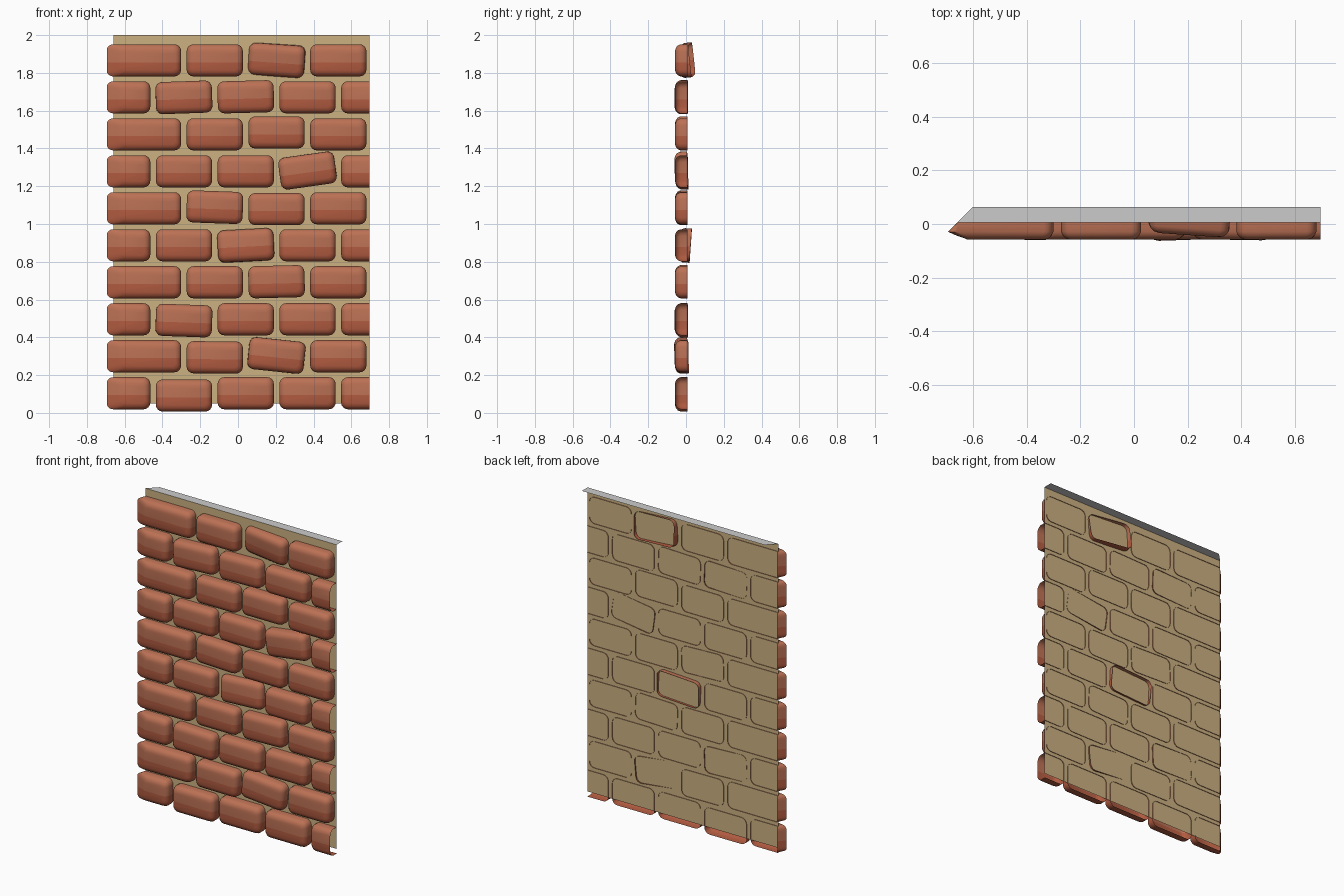
import bpy, bmesh, math
from mathutils import Matrix, Euler, Vector

if "Cube" in bpy.data.objects:
    bpy.data.objects.remove(bpy.data.objects["Cube"])


def material(name, rgb):
    m = bpy.data.materials.new(name)
    m.diffuse_color = (*rgb, 1)
    m.use_nodes = True
    m.node_tree.nodes["Principled BSDF"].inputs["Base Color"].default_value = m.diffuse_color
    return m


BRICK_LIGHT = material("brick light", (0.50, 0.165, 0.09))
BRICK_DARK = material("brick dark", (0.44, 0.105, 0.052))
MORTAR = material("mortar tan", (0.60, 0.44, 0.22))
CAP = material("cap grey", (0.60, 0.60, 0.60))

RIGHT = 0.695          # right cut of the panel
LEFT = -0.697          # outermost point of the mitred left edge
MITRE = -0.665         # mitre plane: x - y = MITRE
HEIGHT = 0.17
GAP, WIDTH = 0.029, 0.298


def rounded_rect(x0, x1, z0, z1, r, seg=4):
    pts = []
    for cx, cz, start in ((x1 - r, z1 - r, 0), (x0 + r, z1 - r, 90),
                          (x0 + r, z0 + r, 180), (x1 - r, z0 + r, 270)):
        for i in range(seg + 1):
            a = math.radians(start + 90 * i / seg)
            pts.append((cx + r * math.cos(a), cz + r * math.sin(a)))
    return pts


def add_brick(bm, x0, x1, zc, tweak=None):
    """Open-backed pillow brick; tweak = (dz, dy, roll, tilt, yaw) in degrees."""
    on_left = x0 <= LEFT
    # depth, inset, extra inset on the mitred end, corner radius
    rings = ((0.009, 0.0, 0.0, 0.036), (-0.029, 0.0, 0.0, 0.036),
             (-0.043, 0.006, 0.035, 0.033), (-0.053, 0.017, 0.065, 0.026),
             (-0.058, 0.032, 0.075, 0.018))
    h = HEIGHT / 2
    loops, faces = [], []
    for y, ins, extra, r in rings:
        xa = x0 + (max(ins, extra) if on_left else ins)
        loop = []
        for x, z in rounded_rect(xa, x1 - ins, -h + ins, h - ins, r):
            if on_left:
                x = max(x, y + MITRE)
            loop.append(bm.verts.new((x, y, z)))
        loops.append(loop)
    n = len(loops[0])
    for a, b in zip(loops, loops[1:]):
        for i in range(n):
            j = (i + 1) % n
            faces.append(bm.faces.new((a[i], b[i], b[j], a[j])))
    faces.append(bm.faces.new(list(reversed(loops[-1]))))
    # cut across the middle so the lower half can take the darker tone
    geom = faces + list({e for f in faces for e in f.edges}) + [v for l in loops for v in l]
    res = bmesh.ops.bisect_plane(bm, geom=geom, plane_co=(0, 0, -0.01), plane_no=(0, 0, 1))
    geom = res["geom"]
    verts = [g for g in geom if isinstance(g, bmesh.types.BMVert)]
    for f in (g for g in geom if isinstance(g, bmesh.types.BMFace)):
        f.material_index = 1 if f.calc_center_median().z < -0.01 else 0
    # place, with the hand-laid offset
    mid = Vector(((x0 + x1) / 2, -0.025, 0))
    dz, dy, roll, tilt, yaw = tweak or (0, 0, 0, 0, 0)
    rot = Euler([math.radians(v) for v in (tilt, roll, yaw)]).to_matrix().to_4x4()
    m = Matrix.Translation(mid + Vector((0, dy, zc + dz))) @ rot @ Matrix.Translation(-mid)
    bmesh.ops.transform(bm, matrix=m, verts=verts)


def finish(bm, name, mats, smooth=False):
    me = bpy.data.meshes.new(name)
    bm.to_mesh(me)
    bm.free()
    ob = bpy.data.objects.new(name, me)
    bpy.context.collection.objects.link(ob)
    for m in mats:
        me.materials.append(m)
    if smooth:
        bpy.ops.object.select_all(action='DESELECT')
        ob.select_set(True)
        bpy.context.view_layer.objects.active = ob
        bpy.ops.object.shade_smooth_by_angle(angle=math.radians(45))
    return ob


# Loose bricks: (row, column) -> (dz, dy, roll, tilt, yaw)
TWEAKS = {
    (0, 1): (-0.012, 0, 0, 0, 0),
    (1, 1): (-0.006, 0, 0.5, 0, 0),
    (1, 2): (0.004, 0, 6, 1, 2),
    (2, 1): (-0.007, 0, 2, 0, 1),
    (3, 2): (0.003, 0, -1.5, 0, 0),
    (4, 2): (0.0, 0.016, -3, -4, 0),
    (5, 1): (0.006, 0, 2, 0, 0),
    (5, 2): (-0.004, 0, 0, 0, 0),
    (6, 3): (0.004, 0, -8, 1, -1),
    (7, 2): (0.01, 0, 0, 0, 0),
    (8, 1): (0.0, 0, -2, 0, 1),
    (8, 2): (0.003, 0, -1.5, 0, 0),
    (9, 2): (0.0, 0.022, 4, 6, -4),
}

# Brick courses, alternating bond
for row in range(10):
    bm = bmesh.new()
    zc = 0.104 + 0.1958 * row
    end = -0.464 if row % 2 == 0 else -0.301
    x0, col = LEFT, 0
    while x0 < RIGHT - 0.02:
        add_brick(bm, x0, end, zc, TWEAKS.get((row, col)))
        x0 = end + GAP
        end = x0 + WIDTH
        col += 1
    # trim at the right edge of the panel, left open
    bmesh.ops.bisect_plane(bm, geom=bm.verts[:] + bm.edges[:] + bm.faces[:],
                           plane_co=(RIGHT, 0, 0), plane_no=(1, 0, 0), clear_outer=True)
    finish(bm, f"brick_course_{row + 1}", [BRICK_LIGHT, BRICK_DARK], True)

# Mortar sheet behind the bricks
Y = 0.005
bm = bmesh.new()
bm.faces.new([bm.verts.new(p) for p in ((MITRE + Y, Y, 0.05), (RIGHT, Y, 0.05),
                                        (RIGHT, Y, 2), (MITRE + Y, Y, 2))])
finish(bm, "mortar_sheet", [MORTAR])

# Flat top strip running back from the sheet, mitred on the left
YB = 0.064
bm = bmesh.new()
bm.faces.new([bm.verts.new(p) for p in ((MITRE + Y, Y, 2), (RIGHT, Y, 2),
                                        (RIGHT, YB, 2), (MITRE + YB, YB, 2))])
finish(bm, "top_strip", [CAP])
